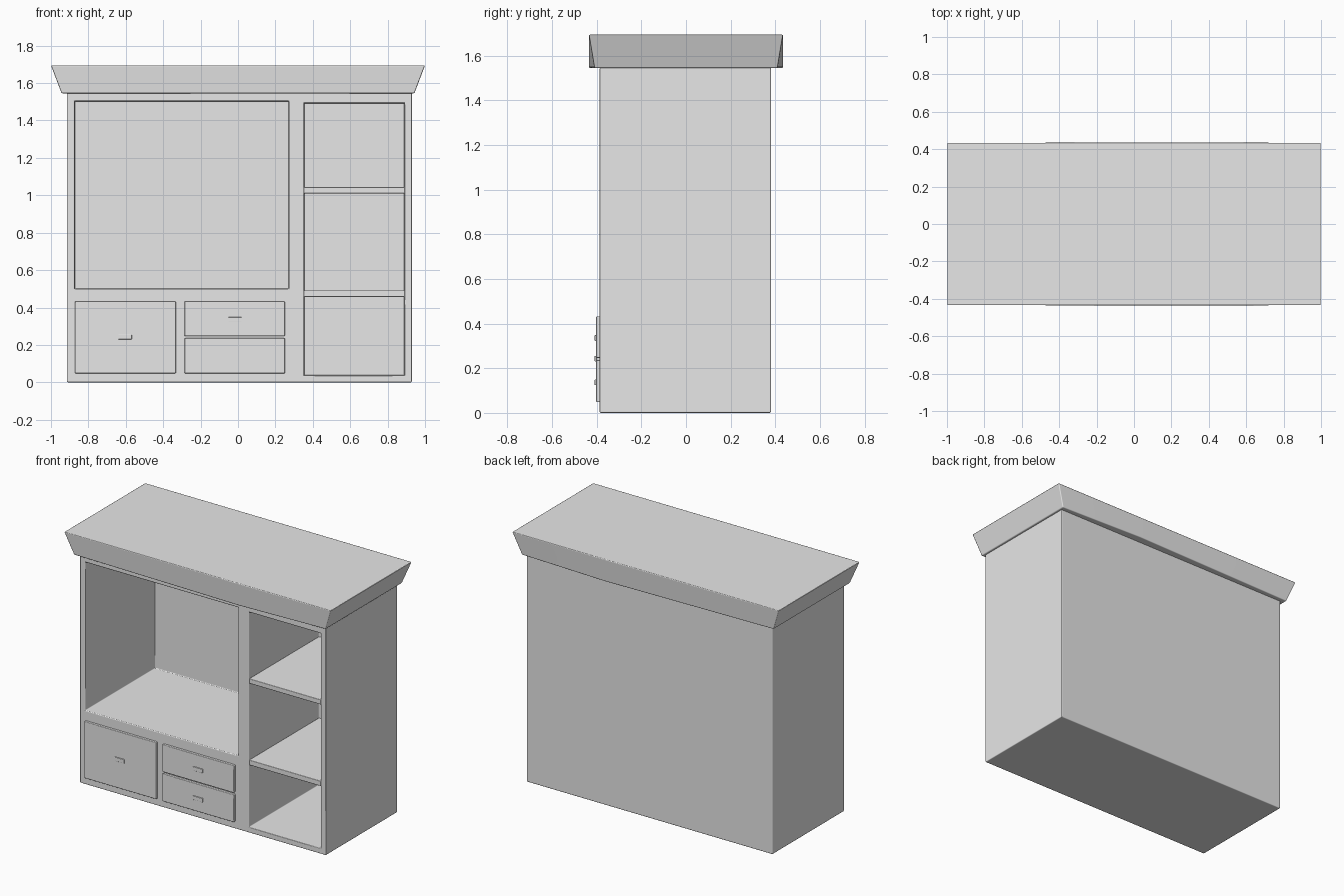
import bpy, bmesh, math

cube = bpy.data.objects.get("Cube")
if cube:
    bpy.data.objects.remove(cube, do_unlink=True)

grey = bpy.data.materials.new("plain_grey")
grey.use_nodes = True
grey.diffuse_color = (0.8, 0.8, 0.8, 1)
grey.node_tree.nodes["Principled BSDF"].inputs["Base Color"].default_value = (0.8, 0.8, 0.8, 1)


def link(name, bm):
    bmesh.ops.recalc_face_normals(bm, faces=bm.faces)
    mesh = bpy.data.meshes.new(name)
    bm.to_mesh(mesh)
    bm.free()
    mesh.materials.append(grey)
    ob = bpy.data.objects.new(name, mesh)
    bpy.context.collection.objects.link(ob)
    return ob


def box(name, x, y, z):
    """Box from (min, max) pairs."""
    bm = bmesh.new()
    bmesh.ops.create_cube(bm, size=1)
    for v in bm.verts:
        v.co = [a if c < 0 else b for c, (a, b) in zip(v.co, (x, y, z))]
    return link(name, bm)


def soften(ob, width, segments=2):
    bevel = ob.modifiers.new("soft_edges", 'BEVEL')
    bevel.width = width
    bevel.segments = segments
    bevel.limit_method = 'ANGLE'
    bevel.angle_limit = math.radians(30)
    bevel.harden_normals = True
    for p in ob.data.polygons:
        p.use_smooth = True
    return ob


FRONT, BACK, INNER = -0.387, 0.381, 0.362

# Cabinet body with the screen bay and the shelf bay cut out of it
body = box("cabinet_body", (-0.915, 0.93), (FRONT, BACK), (0, 1.55))
bays = {
    "screen_bay_cutter": ((-0.874, 0.272), (0.5, 1.503)),
    "shelf_bay_cutter": ((0.353, 0.89), (0.037, 1.493)),
}
for name, (x, z) in bays.items():
    cutter = box(name, x, (FRONT - 0.1, INNER), z)
    cutter.hide_render = True
    cutter.hide_set(True)
    cut = body.modifiers.new(name, 'BOOLEAN')
    cut.operation = 'DIFFERENCE'
    cut.solver = 'EXACT'
    cut.object = cutter
soften(body, 0.006)

# Shelves
for name, z in (("lower_shelf", (0.457, 0.492)), ("upper_shelf", (1.01, 1.043))):
    soften(box(name, (0.352, 0.891), (FRONT + 0.002, INNER + 0.002), z), 0.004)

# Door and drawer fronts, each with a small handle
fronts = {
    "door": ((-0.872, -0.332), (0.048, 0.433), (-0.604, 0.243)),
    "lower_drawer": ((-0.286, 0.251), (0.048, 0.236), (-0.016, 0.137)),
    "upper_drawer": ((-0.286, 0.251), (0.247, 0.433), (-0.016, 0.335)),
}
for name, (x, z, (hx, hz)) in fronts.items():
    soften(box(name + "_front", x, (-0.403, FRONT + 0.01), z), 0.005)
    soften(box(name + "_handle", (hx - 0.036, hx + 0.036), (-0.409, -0.4),
               (hz - 0.013, hz + 0.013)), 0.002)

# Flared crown; its lower edge bows out at the divider
DIVIDER = 0.31


def ring(bm, half_x, half_y, z):
    outline = [(-half_x, -half_y), (DIVIDER, -0.435), (half_x, -half_y),
               (half_x, half_y), (DIVIDER, 0.435), (-half_x, half_y)]
    return [bm.verts.new((x, y, z)) for x, y in outline]


bm = bmesh.new()
low = ring(bm, 0.943, 0.41, 1.545)
high = ring(bm, 1.0, 0.435, 1.695)
bm.faces.new(low)
bm.faces.new(high)
for i in range(len(low)):
    j = (i + 1) % len(low)
    bm.faces.new((low[i], low[j], high[j], high[i]))
soften(link("crown", bm), 0.006)
